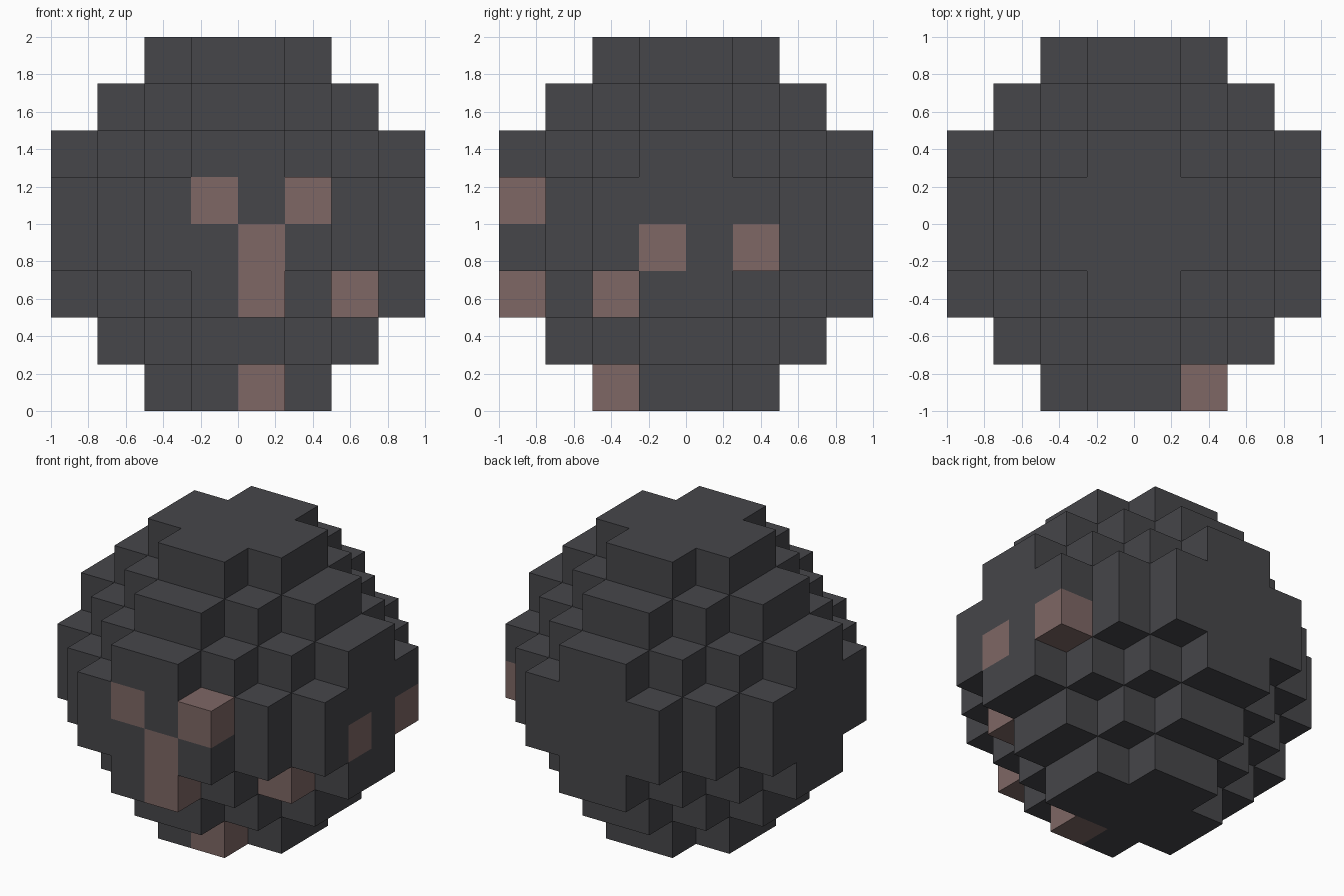
import bpy
import bmesh
from mathutils import Vector

cube = bpy.data.objects.get("Cube")
if cube:
    bpy.data.objects.remove(cube, do_unlink=True)

CELL = 0.25
HALF = 4          # cells from the centre to each side


def make_material(name, color):
    mat = bpy.data.materials.new(name)
    mat.use_nodes = True
    mat.diffuse_color = color
    bsdf = mat.node_tree.nodes["Principled BSDF"]
    bsdf.inputs["Base Color"].default_value = color
    bsdf.inputs["Roughness"].default_value = 0.9
    return mat


charcoal = make_material("charcoal", (0.061, 0.061, 0.068, 1))
dusty_pink = make_material("dusty pink", (0.209, 0.136, 0.130, 1))


def filled(cell):
    """Stepped ball: mirrored on every axis, limited by summed cell distance."""
    dist = [c if c >= 0 else -c - 1 for c in cell]
    return max(dist) < HALF and sum(dist) <= HALF


# Pink blocks, as cell indices counted from the centre
SPOTS = {
    (-1, -4, 0), (1, -4, 0),                # upper front pair
    (0, -4, -1), (0, -4, -2),               # front streak
    (2, -2, -2),                            # lower corner
    (3, -1, -1), (3, 1, -1),                # side pair
    (0, -2, -4),                            # underside
}

# Outer skin: one square wherever a filled cell meets an empty one
bm = bmesh.new()
span = range(-HALF, HALF)
for cell in ((x, y, z) for x in span for y in span for z in span):
    if not filled(cell):
        continue
    centre = (Vector(cell) + Vector((0.5, 0.5, 0.5))) * CELL
    for axis in range(3):
        for sign in (-1, 1):
            normal = Vector((0, 0, 0))
            normal[axis] = sign
            if filled([int(c + n) for c, n in zip(cell, normal)]):
                continue
            u = Vector((0, 0, 0))
            u[(axis + 1) % 3] = 1
            v = normal.cross(u)
            corners = [normal + u + v, normal - u + v,
                       normal - u - v, normal + u - v]
            face = bm.faces.new([bm.verts.new(centre + c * CELL / 2)
                                 for c in corners])
            face.material_index = int(cell in SPOTS)

bmesh.ops.remove_doubles(bm, verts=bm.verts, dist=0.001)
bmesh.ops.translate(bm, verts=bm.verts, vec=(0, 0, HALF * CELL))

mesh = bpy.data.meshes.new("stepped_ball")
bm.to_mesh(mesh)
bm.free()
mesh.materials.append(charcoal)
mesh.materials.append(dusty_pink)
ball = bpy.data.objects.new("stepped_ball", mesh)
bpy.context.collection.objects.link(ball)
